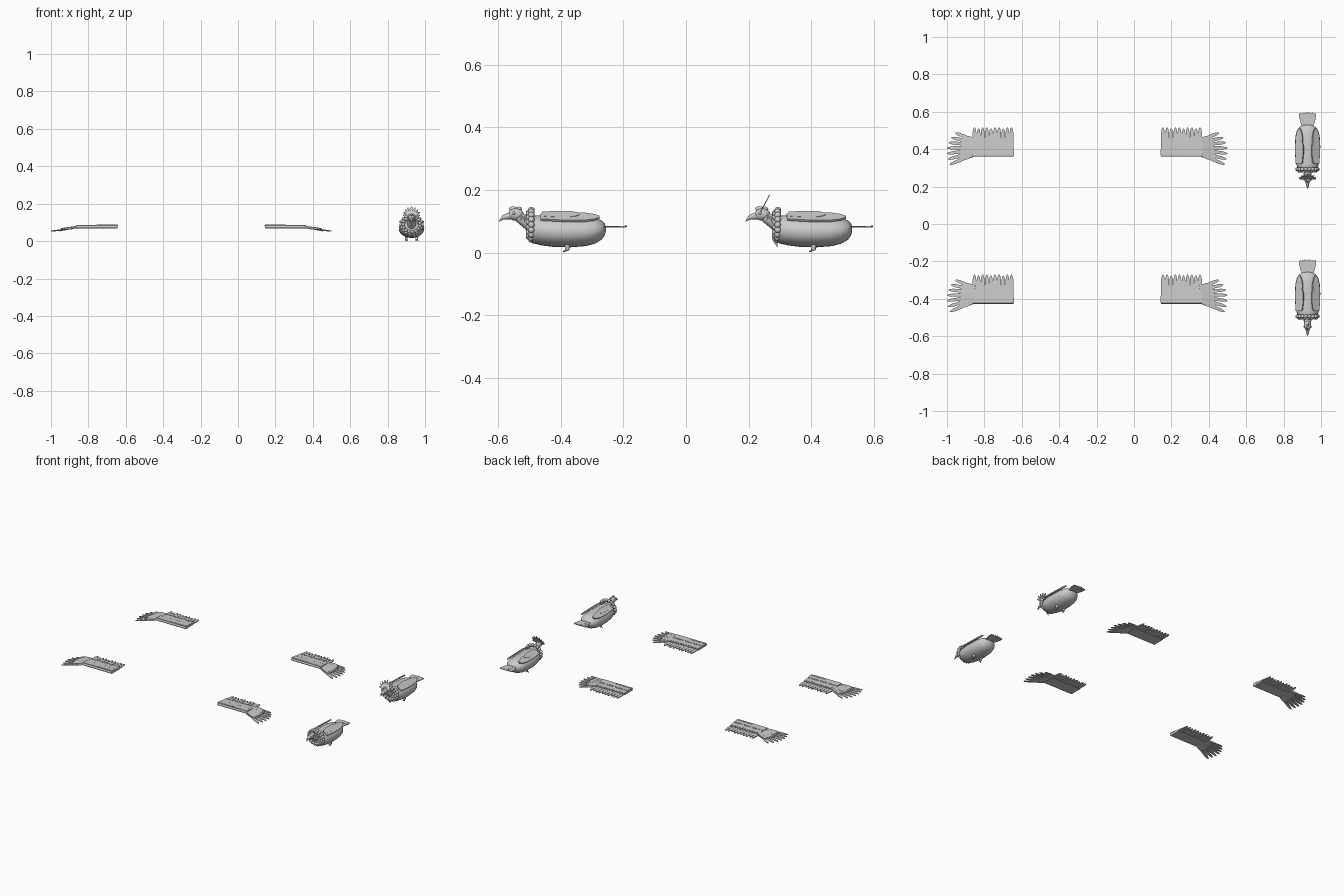
import bpy, bmesh
from math import sin, cos, pi, radians
from mathutils import Vector, Matrix

if "Cube" in bpy.data.objects:
    bpy.data.objects.remove(bpy.data.objects["Cube"])

CX = 0.928  # bird centre line


def finish(name, bm, smooth=True):
    bmesh.ops.recalc_face_normals(bm, faces=bm.faces)
    me = bpy.data.meshes.new(name)
    bm.to_mesh(me)
    bm.free()
    ob = bpy.data.objects.new(name, me)
    bpy.context.collection.objects.link(ob)
    if smooth:
        bpy.ops.object.select_all(action='DESELECT')
        ob.select_set(True)
        bpy.context.view_layer.objects.active = ob
        bpy.ops.object.shade_smooth_by_angle(angle=radians(40))
    return ob


def feather(bm, base, tip, w, t=0.004, up=(0, 0, 1), root=0.7):
    base, tip = Vector(base), Vector(tip)
    d = tip - base
    side = d.cross(Vector(up)).normalized()
    n = side.cross(d).normalized() * t / 2
    half = [(0, root), (0.4, 1), (0.75, 0.95), (0.92, 0.6), (1, 0.15)]
    outline = half + [(f, -s) for f, s in reversed(half)]
    rows = [[bm.verts.new(base + d * f + side * s * w / 2 + n * k) for f, s in outline]
            for k in (1, -1)]
    bm.faces.new(rows[0])
    bm.faces.new(rows[1][::-1])
    for i in range(len(outline)):
        j = (i + 1) % len(outline)
        bm.faces.new((rows[0][i], rows[1][i], rows[1][j], rows[0][j]))


def box(bm, lo, hi):
    lo, hi = Vector(lo), Vector(hi)
    bmesh.ops.create_cube(bm, size=1, matrix=Matrix.Translation((lo + hi) / 2)
                          @ Matrix.Diagonal([abs(v) for v in hi - lo] + [1]))


def ball(bm, c, r, seg=12):
    r = r if isinstance(r, tuple) else (r, r, r)
    bmesh.ops.create_uvsphere(bm, u_segments=seg, v_segments=max(6, seg // 2), radius=1,
                              matrix=Matrix.Translation(c) @ Matrix.Diagonal((*r, 1)))


def cone(bm, a, b, r1, r2, seg=10):
    a, b = Vector(a), Vector(b)
    m = Matrix.Translation((a + b) / 2) @ (b - a).to_track_quat('Z', 'Y').to_matrix().to_4x4()
    bmesh.ops.create_cone(bm, cap_ends=True, segments=seg, radius1=r1, radius2=r2,
                          depth=(b - a).length, matrix=m)


def loft(bm, rings, seg=28):
    # rings: y, centre z, x radius, z radius
    loops = [[bm.verts.new((CX + rx * cos(2 * pi * i / seg), y, z + rz * sin(2 * pi * i / seg)))
              for i in range(seg)] for y, z, rx, rz in rings]
    for a, b in zip(loops, loops[1:]):
        for i in range(seg):
            j = (i + 1) % seg
            bm.faces.new((a[i], a[j], b[j], b[i]))
    bm.faces.new(loops[0])
    bm.faces.new(loops[-1][::-1])


def bird(dy, crested):
    tag = "crested_" if crested else "plain_"
    P = lambda x, y, z: (CX + x, y + dy, z)

    # barrel body
    bm = bmesh.new()
    prof = [(-.502, .078, .038, .036), (-.49, .074, .053, .044), (-.46, .071, .062, .048),
            (-.42, .068, .067, .050), (-.37, .067, .068, .050), (-.32, .068, .065, .047),
            (-.29, .070, .058, .041), (-.27, .072, .045, .031), (-.26, .074, .030, .02),
            (-.256, .075, .012, .008)]
    loft(bm, [(y + dy, z, rx, rz) for y, z, rx, rz in prof])
    finish(tag + "body", bm)

    # folded wing plates on the back
    bm = bmesh.new()
    for s in (-1, 1):
        up = (s * .55, 0, .85)
        feather(bm, P(s * .048, -.465, .114), P(s * .043, -.276, .113), .046, .007, up)
        feather(bm, P(s * .038, -.46, .121), P(s * .036, -.34, .121), .036, .007, up)
    finish(tag + "back_plates", bm)

    # fan tail
    bm = bmesh.new()
    for i in range(-3, 4):
        feather(bm, P(i * .006, -.275, .083 - abs(i) * .0005),
                P(i * .0135, -.189 - abs(i) * .0015, .084 - abs(i) * .0005), .022, .004)
    finish(tag + "tail", bm)

    # beaded ruff
    bm = bmesh.new()
    for row, (y, r, n, b) in enumerate([(-.494, .052, 18, .0105), (-.503, .043, 15, .009)]):
        for i in range(n):
            a = 2 * pi * (i + .5 * row) / n
            ball(bm, P(r * 1.06 * cos(a), y, .089 + r * .92 * sin(a)), b, 10)
    finish(tag + "ruff", bm)

    # neck, head, brow bumps and hooked beak
    bm = bmesh.new()
    cone(bm, P(0, -.485, .085), P(0, -.54, .117), .026, .015, 14)
    for k in range(3):
        ball(bm, P(0, -.505 - .011 * k, .097 + .007 * k), (.024 - .002 * k, .009, .021 - .002 * k))
    ball(bm, P(0, -.543, .122), (.020, .025, .020), 18)
    finish(tag + "head", bm)
    bm = bmesh.new()
    cone(bm, P(0, -.556, .119), P(0, -.586, .112), .013, .007)
    cone(bm, P(0, -.582, .114), P(0, -.597, .100), .007, .001)
    finish(tag + "beak", bm)
    bm = bmesh.new()
    for s in (-1, 1):
        ball(bm, P(s * .018, -.55, .126), .005, 10)
    finish(tag + "eyes", bm)
    bm = bmesh.new()
    ball(bm, P(0, -.552, .140), (.006, .014, .008))
    ball(bm, P(0, -.534, .139), (.007, .010, .008))
    finish(tag + "comb", bm)

    # legs and toes
    bm = bmesh.new()
    for s in (-1, 1):
        cone(bm, P(s * .028, -.378, .035), P(s * .028, -.380, .008), .010, .007)
        for t in (-1, 0, 1):
            cone(bm, P(s * .028, -.378, .010), P(s * .028 + t * .007, -.393, .003), .004, .002, 6)
    finish(tag + "feet", bm)

    # feather crest and chest pendant
    if crested:
        bm = bmesh.new()
        tilt = Vector((0, .48, .88))
        for i in range(-4, 5):
            a = radians(i * 22)
            d = Vector((sin(a), 0, 0)) + tilt * cos(a)
            o = Vector(P(0, -.546, .136))
            feather(bm, o + d * .008, o + d * (.056 - .0025 * abs(i)), .011, .003, (0, -.88, .48))
        finish("crest", bm)
        bm = bmesh.new()
        cone(bm, P(0, -.503, .045), P(0, -.495, .018), .009, .001)
        finish("pendant", bm)


def wing(dy, mirrored):
    tag = "right_" if mirrored else "left_"
    P = lambda x, y, z: ((-.5 - x) if mirrored else x, y + dy, z)

    # arm slab and leading-edge rod
    bm = bmesh.new()
    box(bm, P(-.862, .365, .068), P(-.644, .445, .080))
    cone(bm, P(-.866, .368, .076), P(-.644, .368, .076), .008, .008)
    box(bm, P(-.757, .370, .080), P(-.644, .380, .088))
    finish(tag + "wing_arm", bm)

    # secondary feathers with two covert rows over them
    bm = bmesh.new()
    for i in range(10):
        x = -.853 + i * .0220
        feather(bm, P(x, .40, .075), P(x, .517 - (.006 if i % 3 == 1 else 0), .071), .0215, .005, root=1)
    finish(tag + "secondaries", bm)
    bm = bmesh.new()
    for i in range(12):
        x = -.854 + i * .0182
        feather(bm, P(x, .375, .082), P(x, .462, .079), .0190, .004, root=1)
    for i in range(14):
        x = -.855 + i * .0157
        feather(bm, P(x, .365, .085), P(x, .415, .083), .0165, .004, root=1)
    finish(tag + "coverts", bm)

    # fanned primaries with short coverts at the wrist
    bm = bmesh.new()
    tips = [(-.955, .487), (-.978, .462), (-.992, .435), (-1.0, .406), (-1.0, .376),
            (-.995, .346), (-.985, .318)]
    for i, (x, y) in enumerate(tips):
        b = Vector((-.852, .448 - i * .0125))
        feather(bm, P(b.x, b.y, .080), P((b.x + x) / 2 - .02, (b.y + y) / 2, .067), .021, .005)
        mid = b.lerp(Vector((x, y)), .45)
        feather(bm, P(b.x, b.y, .076), P(mid.x, mid.y, .064), .021, .005, root=.9)
        start = b.lerp(Vector((x, y)), .25)
        feather(bm, P(start.x, start.y, .070), P(x, y, .054), .018, .004)
    box(bm, P(-.885, .368, .070), P(-.850, .452, .078))
    finish(tag + "primaries", bm)


for dy, crested in ((0, False), (.787, True)):
    bird(dy, crested)
for dy in (-.787, 0):
    for mirrored in (False, True):
        wing(dy, mirrored)
